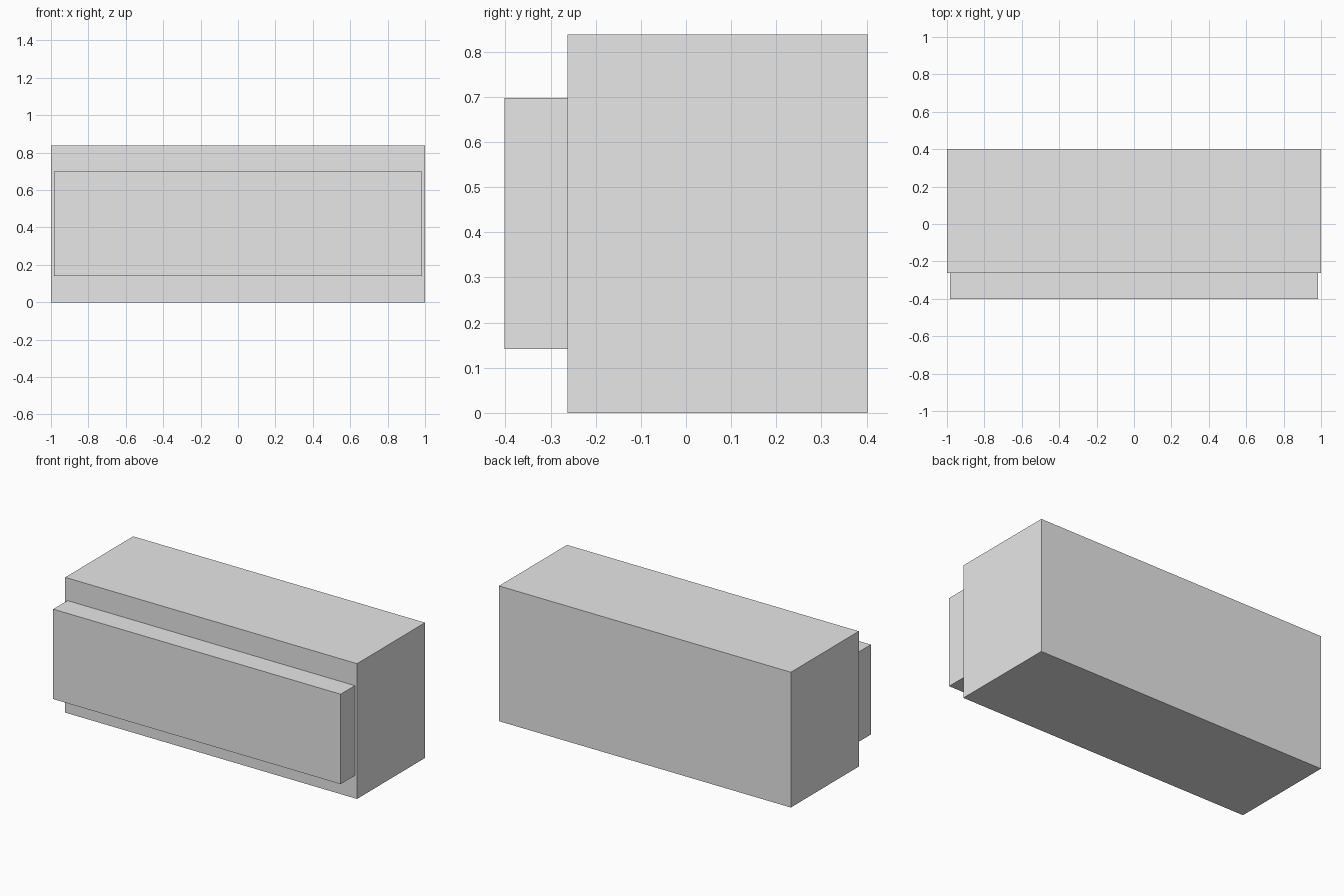
import bpy
from mathutils import Matrix, Vector
import bmesh

cube = bpy.data.objects.get("Cube")
if cube:
    bpy.data.objects.remove(cube, do_unlink=True)

# Single plain grey material
grey = bpy.data.materials.new("light_grey")
grey.use_nodes = True
colour = (0.8, 0.8, 0.8, 1.0)
grey.diffuse_color = colour
grey.node_tree.nodes["Principled BSDF"].inputs["Base Color"].default_value = colour


def box(name, low, high):
    """Flat-faced box between two opposite corners."""
    low, high = Vector(low), Vector(high)
    bm = bmesh.new()
    place = Matrix.Translation((low + high) / 2) @ Matrix.Diagonal((high - low).to_4d())
    place[3][3] = 1.0
    bmesh.ops.create_cube(bm, size=1.0, matrix=place)
    mesh = bpy.data.meshes.new(name)
    bm.to_mesh(mesh)
    bm.free()
    mesh.materials.append(grey)
    obj = bpy.data.objects.new(name, mesh)
    bpy.context.collection.objects.link(obj)
    return obj


front_y = -0.263

# Main block
box("main_body", (-1, front_y, 0), (1, 0.402, 0.838))

# Raised slab on the front face
box("front_panel", (-0.985, -0.402, 0.141), (0.985, front_y, 0.698))
